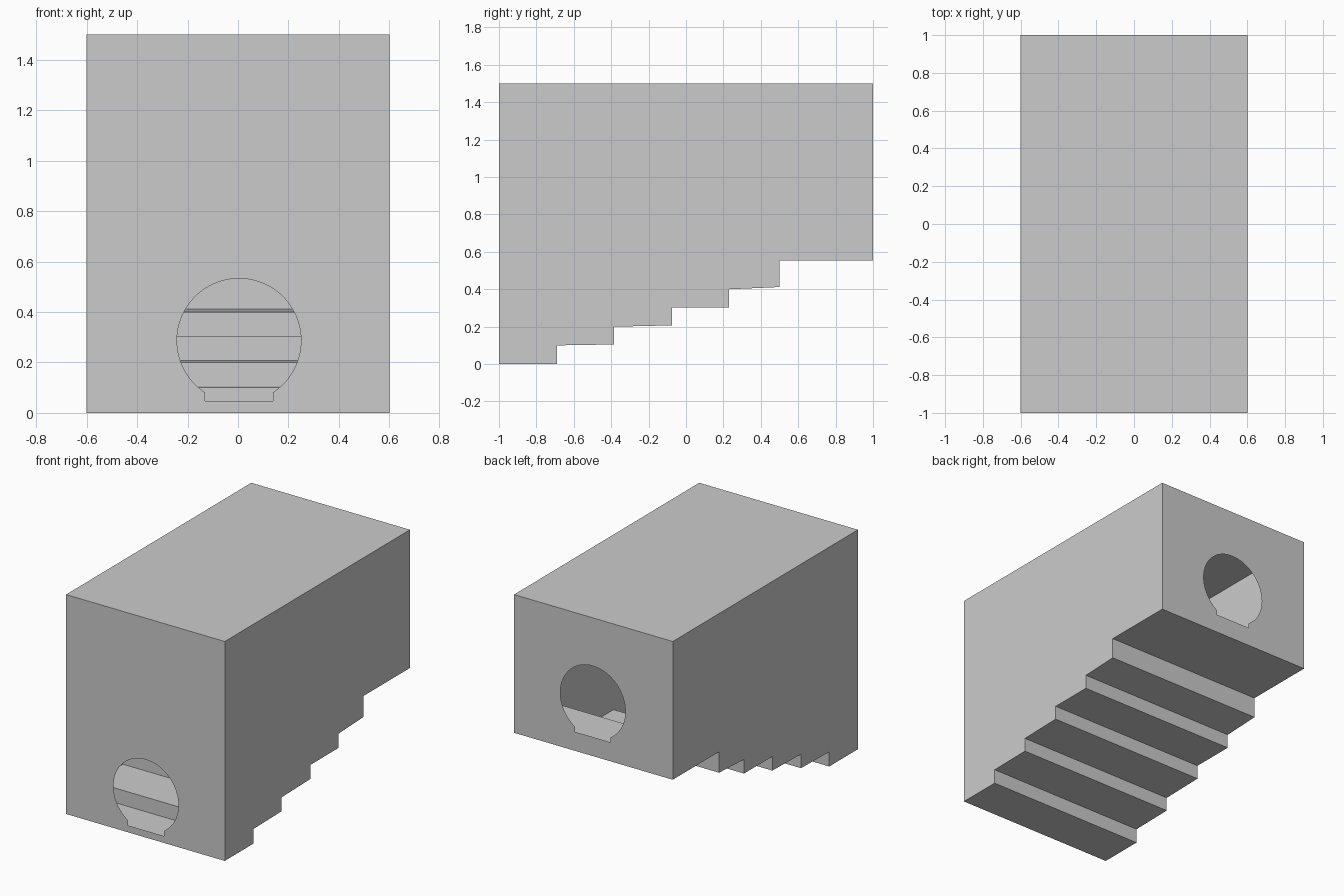
import bpy, bmesh, math

if "Cube" in bpy.data.objects:
    bpy.data.objects.remove(bpy.data.objects["Cube"])

W, TOP = 0.6, 1.5
# side outline (y, z): stepped underside, then the tall box above
OUTLINE = [(-1, 0), (-0.69, 0), (-0.69, 0.1), (-0.385, 0.105), (-0.385, 0.2),
           (-0.075, 0.207), (-0.075, 0.303), (0.23, 0.303), (0.23, 0.4),
           (0.5, 0.412), (0.5, 0.555), (1, 0.555), (1, TOP), (-1, TOP)]


def finish(name, bm):
    mesh = bpy.data.meshes.new(name)
    bm.to_mesh(mesh)
    bm.free()
    obj = bpy.data.objects.new(name, mesh)
    bpy.context.collection.objects.link(obj)
    return obj


# thin shell: both side walls, ceiling and stair treads (ends left open)
def stair_shell():
    bm = bmesh.new()
    left = [bm.verts.new((-W, y, z)) for y, z in OUTLINE]
    right = [bm.verts.new((W, y, z)) for y, z in OUTLINE]
    bm.faces.new(right)
    bm.faces.new(left[::-1])
    n = len(OUTLINE)
    for i in range(n):
        j = (i + 1) % n
        if i in (n - 3, n - 1):      # open back and front
            continue
        bm.faces.new((left[i], left[j], right[j], right[i]))
    return finish("stair_shell", bm)


# end wall with a round doorway that has a flat threshold
def end_wall(name, y, base, hole_z, facing):
    bm = bmesh.new()
    r, cx, half = 0.246, 0.004, 0.135
    a0 = -math.acos(half / r)
    a1 = math.pi - a0
    steps = 56
    hole = [(cx + half, hole_z - 0.24)]
    for k in range(steps + 1):
        a = a0 + (a1 - a0) * k / steps
        hole.append((cx + r * math.cos(a), hole_z + r * math.sin(a)))
    hole.append((cx - half, hole_z - 0.24))
    edges = []
    for loop in ([(-W, base), (W, base), (W, TOP), (-W, TOP)], hole):
        vs = [bm.verts.new((x, y, z)) for x, z in loop]
        edges += [bm.edges.new((vs[i - 1], vs[i])) for i in range(len(vs))]
    bmesh.ops.triangle_fill(bm, edges=edges, use_beauty=True,
                            normal=(0, facing, 0))
    bm.normal_update()
    flip = [f for f in bm.faces if f.normal.y * facing < 0]
    bmesh.ops.reverse_faces(bm, faces=flip)
    bmesh.ops.dissolve_limit(bm, angle_limit=0.01, verts=bm.verts, edges=bm.edges)
    return finish(name, bm)


stair_shell()
end_wall("front_wall", -1, 0, 0.287, -1)
end_wall("back_wall", 1, 0.555, 0.925, 1)
